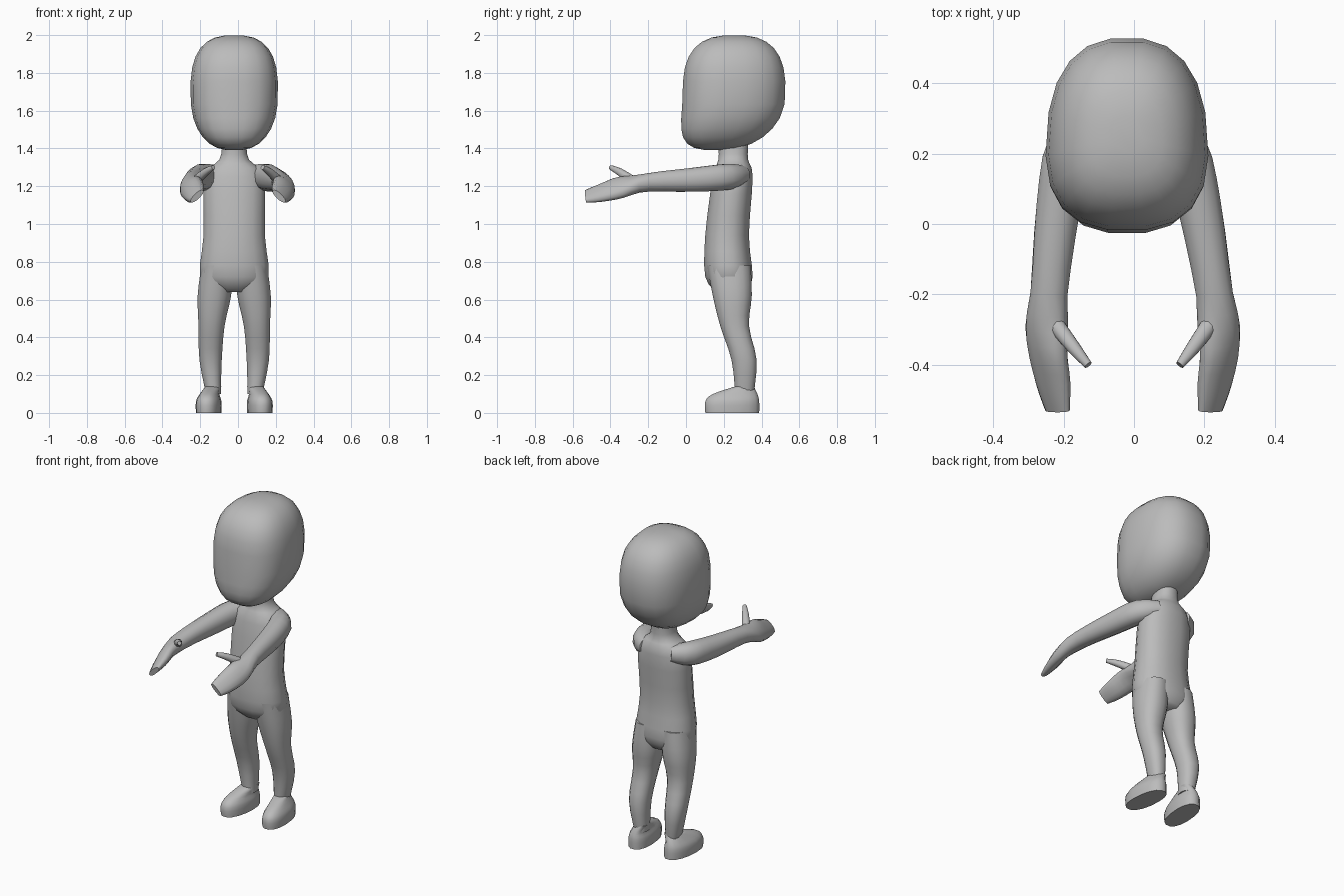
import bpy, bmesh, math
from mathutils import Vector

cube = bpy.data.objects.get("Cube")
if cube:
    bpy.data.objects.remove(cube, do_unlink=True)

MIDLINE = -0.02  # the body stands slightly off centre

grey = bpy.data.materials.new("plain_grey")
grey.use_nodes = True
colour = (0.5, 0.5, 0.5, 1)
grey.diffuse_color = colour
grey.node_tree.nodes["Principled BSDF"].inputs["Base Color"].default_value = colour


def skin(name, rings):
    """Bridge closed rings of points into one smooth, capped object."""
    bm = bmesh.new()
    loops = [[bm.verts.new(point) for point in ring] for ring in rings]
    count = len(loops[0])
    for lower, upper in zip(loops, loops[1:]):
        for i in range(count):
            j = (i + 1) % count
            bm.faces.new((lower[i], lower[j], upper[j], upper[i]))
    bm.faces.new(loops[0][::-1])
    bm.faces.new(loops[-1])
    bmesh.ops.recalc_face_normals(bm, faces=bm.faces)
    mesh = bpy.data.meshes.new(name)
    bm.to_mesh(mesh)
    bm.free()
    mesh.materials.append(grey)
    mesh.shade_smooth()
    mesh.set_sharp_from_angle(angle=math.radians(60))
    part = bpy.data.objects.new(name, mesh)
    bpy.context.collection.objects.link(part)


def rounded(angle, power):
    """Point on a unit superellipse; a higher power is boxier."""
    c, s = math.cos(angle), math.sin(angle)
    return (math.copysign(abs(c) ** (2 / power), c),
            math.copysign(abs(s) ** (2 / power), s))


def outline(sides, power):
    return [rounded(math.tau * (i + 0.5) / sides, power) for i in range(sides)]


def spline(keys, steps=3):
    """Smoothly interpolate between key sections."""
    padded = [keys[0], *keys, keys[-1]]
    for before, start, end, after in zip(padded, padded[1:], padded[2:], padded[3:]):
        for step in range(steps):
            t = step / steps
            yield [b + t / 2 * (c - a + t * (2 * a - 5 * b + 4 * c - d
                                             + t * (3 * (b - c) + d - a)))
                   for a, b, c, d in zip(before, start, end, after)]
    yield keys[-1]


def stack(name, keys, side=1, power=2.3, splay=0):
    """Level sections (height, offset, half width, front, back)."""
    rings = []
    for height, offset, width, front, back in spline(keys):
        middle, depth = (front + back) / 2, (back - front) / 2
        rings.append([(MIDLINE + side * (offset + width * u - splay * v),
                       middle + depth * v, height)
                      for u, v in outline(16, power)])
    skin(name, rings)


def limb(name, keys, side):
    """Sections (x, y, z, half width, half height, roll) square to a path."""
    path = list(spline(keys))
    points = [Vector(section[:3]) for section in path]
    last = len(points) - 1
    rings = []
    for i, (*_, width, height, roll) in enumerate(path):
        along = (points[min(i + 1, last)] - points[max(i - 1, 0)]).normalized()
        across = Vector((0, 0, 1)).cross(along).normalized()
        upward = along.cross(across)
        turn = math.radians(roll)
        wide = across * math.cos(turn) - upward * math.sin(turn)
        tall = across * math.sin(turn) + upward * math.cos(turn)
        ring = [points[i] + wide * width * u + tall * height * v
                for u, v in outline(12, 2.2)]
        # Shoulders follow the body, hands meet evenly in front
        rings.append([(MIDLINE * min(1, max(0, p.y + 0.4)) * 1.6 + side * p.x, p.y, p.z)
                      for p in ring])
    skin(name, rings)


def head(levels=14):
    """Boxy ball whose lower half narrows and leans forward to a chin."""
    rings = []
    for level in range(levels):
        angle = math.pi * ((level + 0.5) / levels - 0.5)
        spread, rise = rounded(angle, 2.7)
        chin = min(rise, 0) ** 2
        width = 0.23 * spread * (1 - chin / 8)
        depth = 0.275 * spread
        middle = 0.255 - chin / 10
        rings.append([(MIDLINE + width * u * (1 - v / 12), middle + depth * v,
                       1.695 + 0.305 * rise)
                      for u, v in outline(20, 2.5)])
    skin("head", rings)


head()

# Trunk from the crotch to the neck
stack("torso", [
    (0.64, 0, 0.1, 0.16, 0.32),
    (0.72, 0, 0.185, 0.1, 0.355),
    (0.94, 0, 0.165, 0.1, 0.335),
    (1.25, 0, 0.16, 0.14, 0.355),
    (1.34, 0, 0.08, 0.17, 0.33),
    (1.42, 0, 0.065, 0.17, 0.33)])

for side, label in ((1, "left"), (-1, "right")):
    # Leg from ankle to hip
    stack(label + "_leg", [
        (0.1, 0.11, 0.04, 0.26, 0.36),
        (0.28, 0.125, 0.06, 0.24, 0.375),
        (0.46, 0.12, 0.07, 0.18, 0.335),
        (0.62, 0.105, 0.09, 0.14, 0.35),
        (0.78, 0.09, 0.085, 0.11, 0.345)], side)
    # Foot with a slightly splayed toe
    stack(label + "_foot", [
        (0, 0.135, 0.066, 0.1, 0.39),
        (0.06, 0.135, 0.066, 0.1, 0.39),
        (0.1, 0.13, 0.05, 0.14, 0.38),
        (0.14, 0.11, 0.04, 0.26, 0.36)], side, splay=0.012)
    # Arm reaching forward into a tilted mitten hand
    limb(label + "_arm", [
        (0.08, 0.3, 1.26, 0.05, 0.05, 0),
        (0.16, 0.22, 1.25, 0.068, 0.07, 0),
        (0.2, 0.05, 1.235, 0.064, 0.066, 0),
        (0.235, -0.2, 1.22, 0.054, 0.05, 0),
        (0.245, -0.34, 1.195, 0.07, 0.04, 45),
        (0.23, -0.45, 1.165, 0.062, 0.03, 45),
        (0.217, -0.53, 1.147, 0.045, 0.016, 45)], side)
    # Thumb angled up and inward
    limb(label + "_thumb", [
        (0.23, -0.27, 1.22, 0.026, 0.026, 0),
        (0.17, -0.35, 1.275, 0.02, 0.02, 0),
        (0.13, -0.4, 1.3, 0.012, 0.012, 0)], side)
